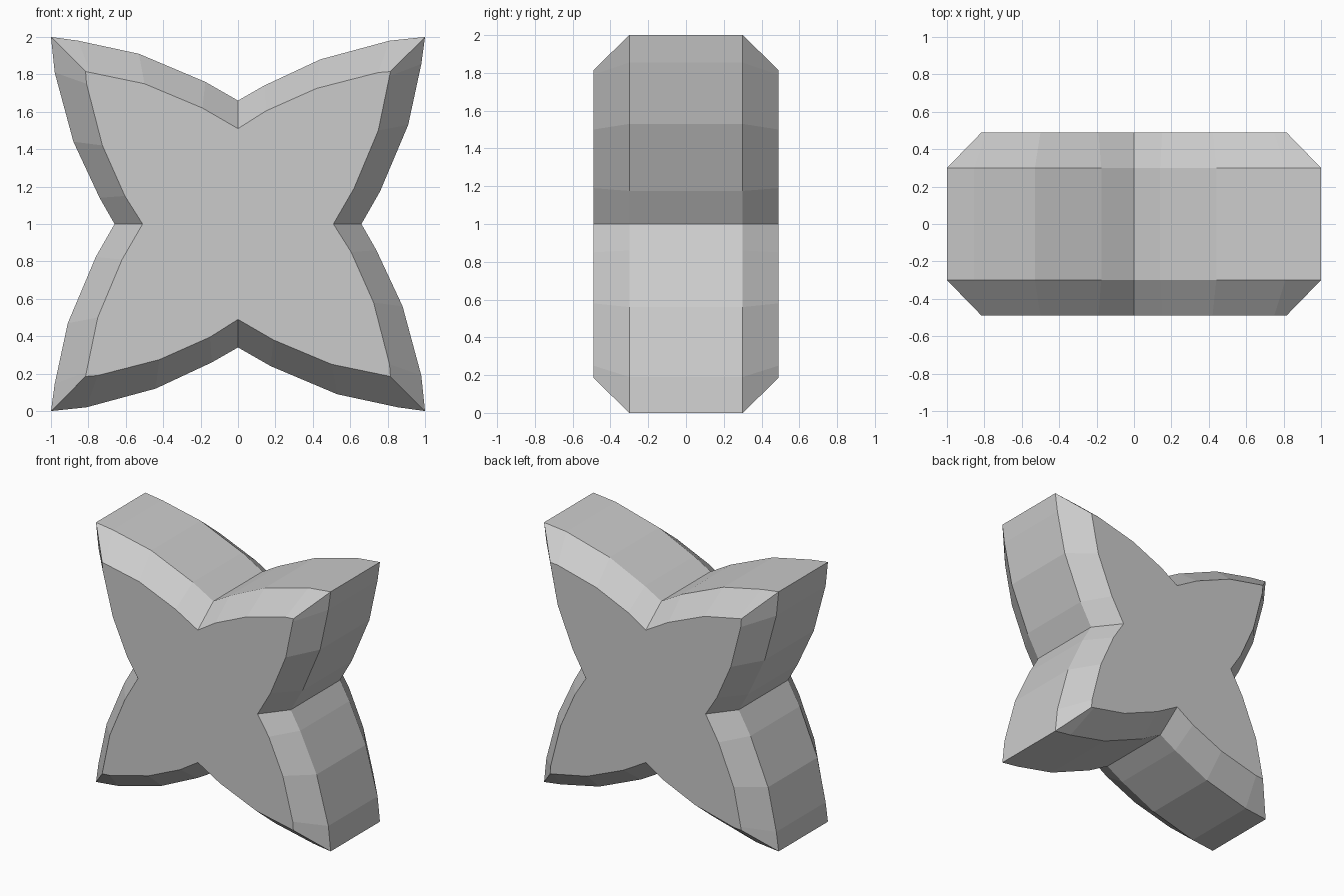
import bpy, bmesh

if "Cube" in bpy.data.objects:
    bpy.data.objects.remove(bpy.data.objects["Cube"])

# One quarter of the star outline: (outer x, z, inner x, z) about the centre, tip first
QUARTER = [
    (-1.0, 1.0, -0.815, 0.815),
    (-0.855, 0.98, -0.79, 0.81),
    (-0.53, 0.91, -0.50, 0.75),
    (-0.175, 0.76, -0.19, 0.62),
    (0.0, 0.66, 0.0, 0.51),
    (0.14, 0.74, 0.15, 0.605),
    (0.44, 0.88, 0.42, 0.725),
    (0.81, 0.98, 0.75, 0.81),
]
EDGE_Y, FACE_Y = 0.30, 0.49


def turn(x, z, times):
    """Rotate a point clockwise in quarter turns."""
    for _ in range(times):
        x, z = z, -x
    return x, z


outer, inner = [], []
for q in range(4):
    for ox, oz, ix, iz in QUARTER:
        outer.append(turn(ox, oz, q))
        inner.append(turn(ix, iz, q))

bm = bmesh.new()


def ring(points, y):
    return [bm.verts.new((x, y, z + 1.0)) for x, z in points]


# Front face, front bevel, side wall, back bevel, back face
rings = [ring(inner, -FACE_Y), ring(outer, -EDGE_Y),
         ring(outer, EDGE_Y), ring(inner, FACE_Y)]
n = len(outer)
for a, b in zip(rings, rings[1:]):
    for i in range(n):
        j = (i + 1) % n
        bm.faces.new((a[i], a[j], b[j], b[i]))
bm.faces.new(rings[0])
bm.faces.new(rings[-1])
bmesh.ops.recalc_face_normals(bm, faces=bm.faces)

mesh = bpy.data.meshes.new("star_block")
bm.to_mesh(mesh)
bm.free()
star = bpy.data.objects.new("star_block", mesh)
bpy.context.collection.objects.link(star)
